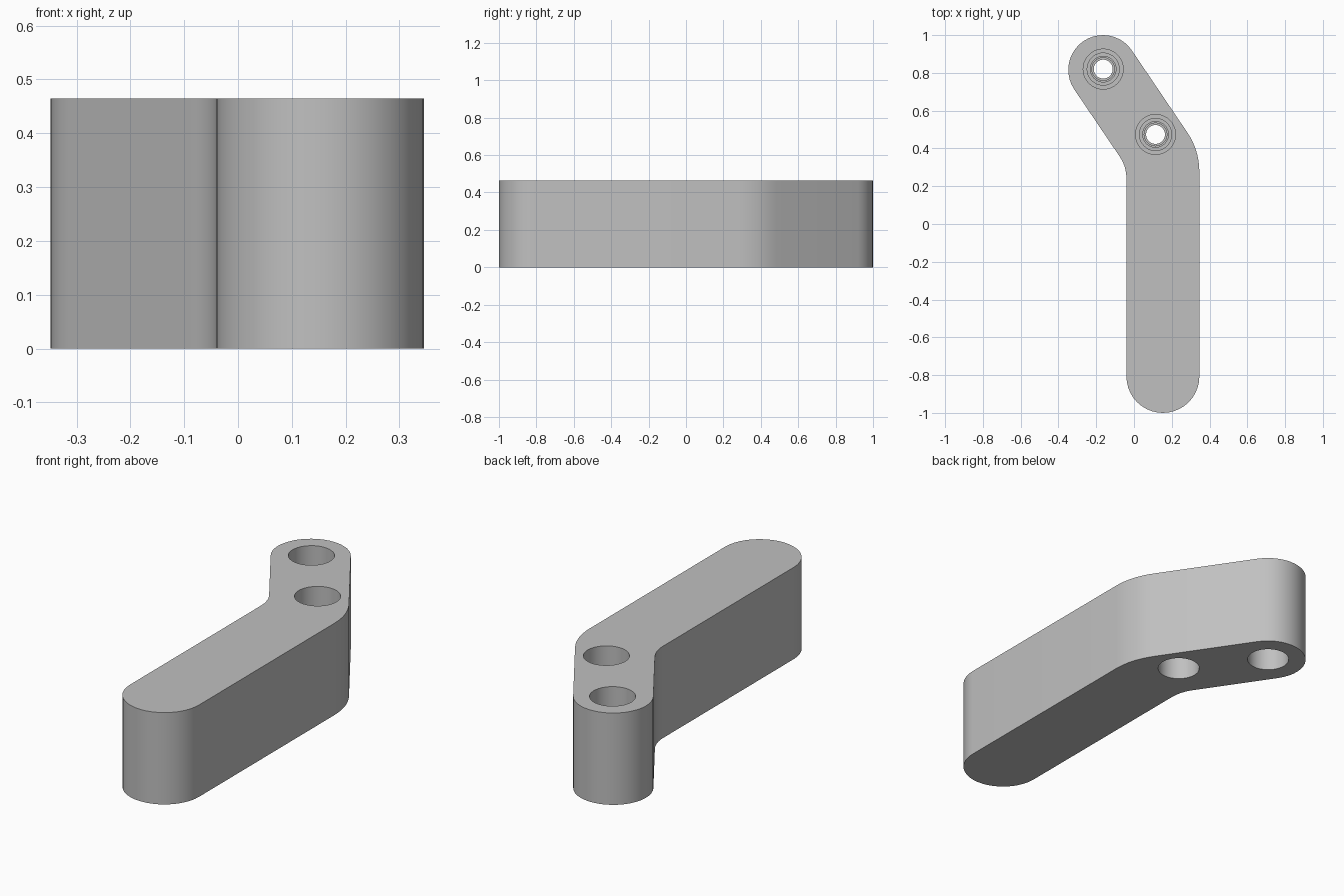
import bpy, bmesh, math
from mathutils import Vector

cube = bpy.data.objects.get("Cube")
if cube:
    bpy.data.objects.remove(cube, do_unlink=True)

HEIGHT = 0.465
R_LONG, R_SHORT = 0.193, 0.184
LONG_END = Vector((0.153, -0.807))
SHORT_END = Vector((-0.164, 0.816))
TILT = math.atan2(0.56, 0.828)      # direction of the short arm's side normal

grey = bpy.data.materials.new("plain_grey")
grey.use_nodes = True
colour = (0.53, 0.53, 0.53, 1)
grey.diffuse_color = colour
grey.node_tree.nodes["Principled BSDF"].inputs["Base Color"].default_value = colour


def arc(centre, radius, start, end, steps):
    """Points along a circular arc."""
    angles = [start + (end - start) * i / steps for i in range(steps + 1)]
    return [centre + radius * Vector((math.cos(a), math.sin(a))) for a in angles]


def rounded_corner(x, side, length, steps=8):
    """Blend between the long arm's side at x and the short arm's sloping side."""
    normal = Vector((math.cos(TILT), math.sin(TILT)))
    slope = Vector((-normal.y, normal.x))
    base = SHORT_END + side * R_SHORT * normal
    corner = base + slope * ((x - base.x) / slope.x)
    a, b = corner - Vector((0, length)), corner + slope * length
    return [(1-t)**2 * a + 2*t*(1-t) * corner + t*t * b
            for t in (i / steps for i in range(steps + 1))]


def make_object(name, bm):
    bmesh.ops.recalc_face_normals(bm, faces=bm.faces)
    mesh = bpy.data.meshes.new(name)
    bm.to_mesh(mesh)
    bm.free()
    mesh.materials.append(grey)
    obj = bpy.data.objects.new(name, mesh)
    bpy.context.collection.objects.link(obj)
    return obj


# Bent arm outline, anticlockwise, extruded upwards
outline = arc(LONG_END, R_LONG, math.pi, 2 * math.pi, 20)
outline += rounded_corner(LONG_END.x + R_LONG, 1, 0.115)
outline += arc(SHORT_END, R_SHORT, TILT, TILT + math.pi, 20)
outline += reversed(rounded_corner(LONG_END.x - R_LONG, -1, 0.065))
bm = bmesh.new()
base = bm.faces.new([bm.verts.new((p.x, p.y, 0)) for p in outline])
top = bmesh.ops.extrude_face_region(bm, geom=[base], use_keep_orig=True)
bmesh.ops.translate(bm, vec=(0, 0, HEIGHT),
                    verts=[g for g in top["geom"] if isinstance(g, bmesh.types.BMVert)])
arm = make_object("bent_arm", bm)


# Stepped bolt bore: radius and height pairs, turned about its axis
BORE = [(0.1, -0.05), (0.1, 0.15), (0.05, 0.15), (0.05, 0.24), (0.06, 0.24),
        (0.06, 0.26), (0.068, 0.26), (0.068, 0.28), (0.085, 0.28),
        (0.085, 0.3), (0.106, 0.3), (0.106, 0.52)]


def bore_cutter(name, x, y, sides=40):
    bm = bmesh.new()
    rings = [[bm.verts.new((x + r * math.cos(2 * math.pi * i / sides),
                            y + r * math.sin(2 * math.pi * i / sides), z))
              for i in range(sides)] for r, z in BORE]
    for low, high in zip(rings, rings[1:]):
        for i in range(sides):
            j = (i + 1) % sides
            bm.faces.new((low[i], low[j], high[j], high[i]))
    bm.faces.new(rings[0][::-1])
    bm.faces.new(rings[-1])
    cutter = make_object(name, bm)
    cutter.hide_render = True
    return cutter


bpy.ops.object.select_all(action="DESELECT")
bpy.context.view_layer.objects.active = arm
arm.select_set(True)
for name, x, y in (("end_bore", -0.163, 0.82), ("bend_bore", 0.114, 0.474)):
    cutter = bore_cutter(name, x, y)
    cut = arm.modifiers.new(name, "BOOLEAN")
    cut.operation, cut.solver, cut.object = "DIFFERENCE", "EXACT", cutter
    bpy.ops.object.modifier_apply(modifier=cut.name)
    bpy.data.objects.remove(cutter, do_unlink=True)

bpy.ops.object.shade_smooth_by_angle(angle=math.radians(30))
